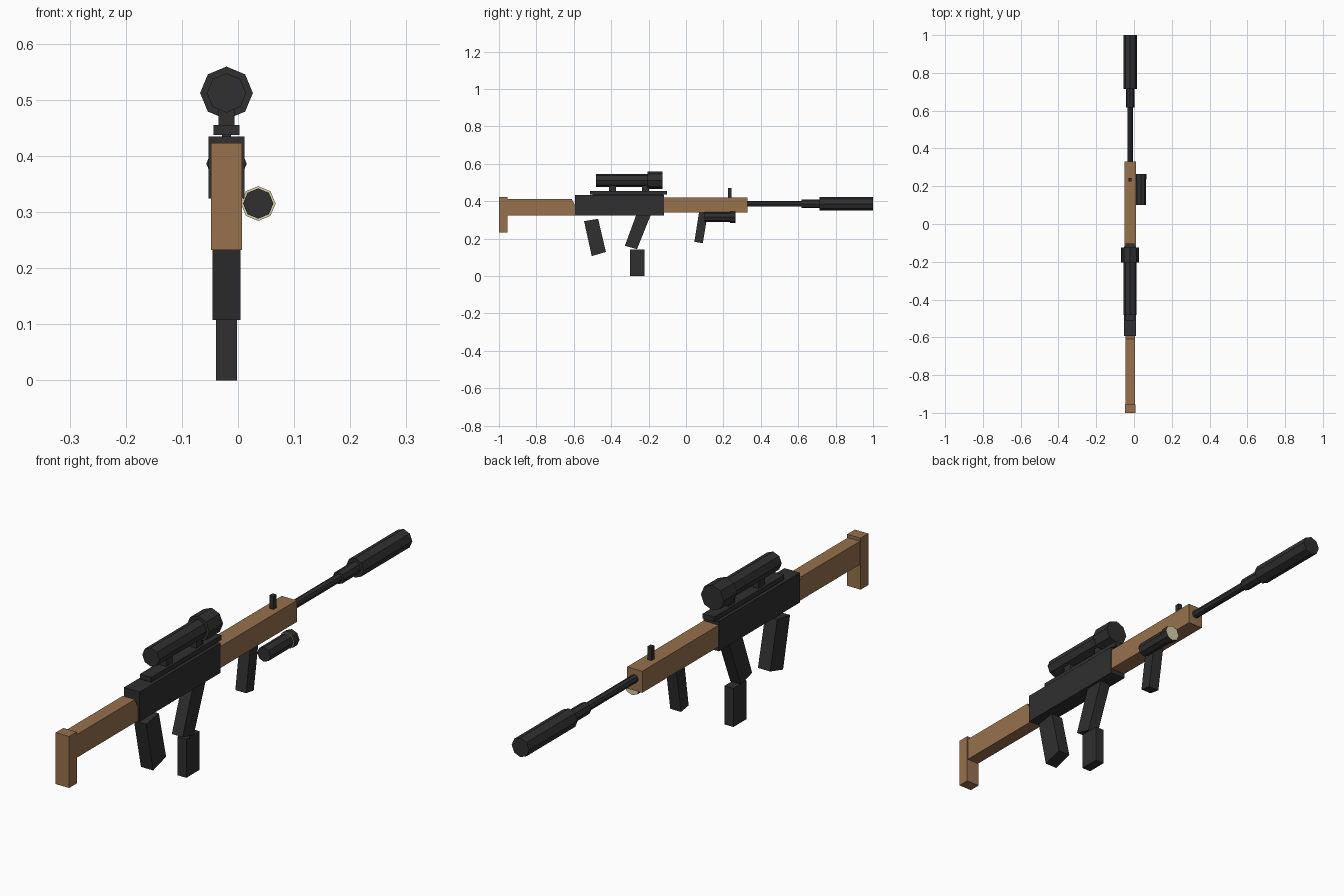
import bpy, bmesh, math
from mathutils import Matrix

cube = bpy.data.objects.get("Cube")
if cube:
    bpy.data.objects.remove(cube, do_unlink=True)

AXIS_X = -0.0205   # centre line of the body
BORE_Z = 0.386     # height of the barrel axis


def material(name, color):
    mat = bpy.data.materials.new(name)
    mat.use_nodes = True
    mat.diffuse_color = (*color, 1)
    mat.node_tree.nodes["Principled BSDF"].inputs["Base Color"].default_value = (*color, 1)
    return mat


DARK = material("dark metal", (0.029, 0.029, 0.030))
WOOD = material("brown wood", (0.31, 0.165, 0.075))
CREAM = material("cream lens", (0.68, 0.62, 0.42))


def finish(name, bm, *mats):
    bmesh.ops.recalc_face_normals(bm, faces=bm.faces)
    mesh = bpy.data.meshes.new(name)
    bm.to_mesh(mesh)
    bm.free()
    for mat in mats:
        mesh.materials.append(mat)
    obj = bpy.data.objects.new(name, mesh)
    bpy.context.collection.objects.link(obj)
    return obj


def prism(name, profile, width, mat):
    """Side profile in (y, z), extruded across x about the centre line."""
    bm = bmesh.new()
    face = bm.faces.new([bm.verts.new((AXIS_X - width / 2, y, z)) for y, z in profile])
    ext = bmesh.ops.extrude_face_region(bm, geom=[face])["geom"]
    verts = [v for v in ext if isinstance(v, bmesh.types.BMVert)]
    bmesh.ops.translate(bm, verts=verts, vec=(width, 0, 0))
    return finish(name, bm, mat)


def box(name, y0, y1, z0, z1, width, mat):
    return prism(name, [(y0, z0), (y1, z0), (y1, z1), (y0, z1)], width, mat)


def tube(name, y0, y1, radius, z, x=AXIS_X, mats=(DARK,)):
    """Octagonal rod along y; a second material colours its ends."""
    bm = bmesh.new()
    turn = Matrix.Translation((x, (y0 + y1) / 2, z)) @ Matrix.Rotation(math.pi / 2, 4, "X")
    bmesh.ops.create_cone(bm, cap_ends=True, segments=8, radius1=radius,
                          radius2=radius, depth=y1 - y0, matrix=turn)
    for face in bm.faces:
        face.material_index = int(len(mats) > 1 and len(face.verts) == 8)
    return finish(name, bm, *mats)


# Wooden furniture
box("butt_plate", -1.0, -0.955, 0.232, 0.423, 0.055, WOOD)
prism("stock", [(-0.955, 0.325), (-0.59, 0.325), (-0.59, 0.37), (-0.61, 0.411),
                (-0.955, 0.411)], 0.050, WOOD)
box("handguard", -0.12, 0.33, 0.341, 0.421, 0.062, WOOD)

# Receiver and top rail
box("receiver", -0.594, -0.118, 0.324, 0.434, 0.064, DARK)
box("rail_base", -0.50, -0.12, 0.43, 0.44, 0.016, DARK)
box("rail", -0.513, -0.102, 0.437, 0.455, 0.047, DARK)

# Barrel and muzzle
tube("barrel", 0.32, 0.63, 0.015, BORE_Z)
tube("barrel_collar", 0.618, 0.72, 0.023, BORE_Z)
tube("muzzle_sleeve", 0.715, 1.0, 0.036, BORE_Z)
box("front_sight", 0.225, 0.243, 0.415, 0.47, 0.016, DARK)

# Scope
tube("scope_tube", -0.482, -0.20, 0.035, 0.512)
tube("scope_head", -0.205, -0.125, 0.047, 0.512)
for side, y in (("rear", -0.412), ("front", -0.236)):
    box(side + "_scope_mount", y, y + 0.038, 0.45, 0.49, 0.029, DARK)

# Grips and magazine
prism("rear_grip", [(-0.545, 0.294), (-0.47, 0.306), (-0.428, 0.129), (-0.504, 0.107)],
      0.050, DARK)
prism("magazine_well", [(-0.265, 0.33), (-0.187, 0.33), (-0.262, 0.144), (-0.327, 0.162)],
      0.044, DARK)
box("magazine", -0.30, -0.222, 0.0, 0.143, 0.037, DARK)
prism("front_grip", [(0.07, 0.345), (0.118, 0.345), (0.090, 0.176), (0.045, 0.183)],
      0.044, DARK)

# Side lamp
tube("lamp_body", 0.10, 0.25, 0.027, 0.315, 0.036)
tube("lamp_head", 0.235, 0.265, 0.031, 0.315, 0.036, (DARK, CREAM))
